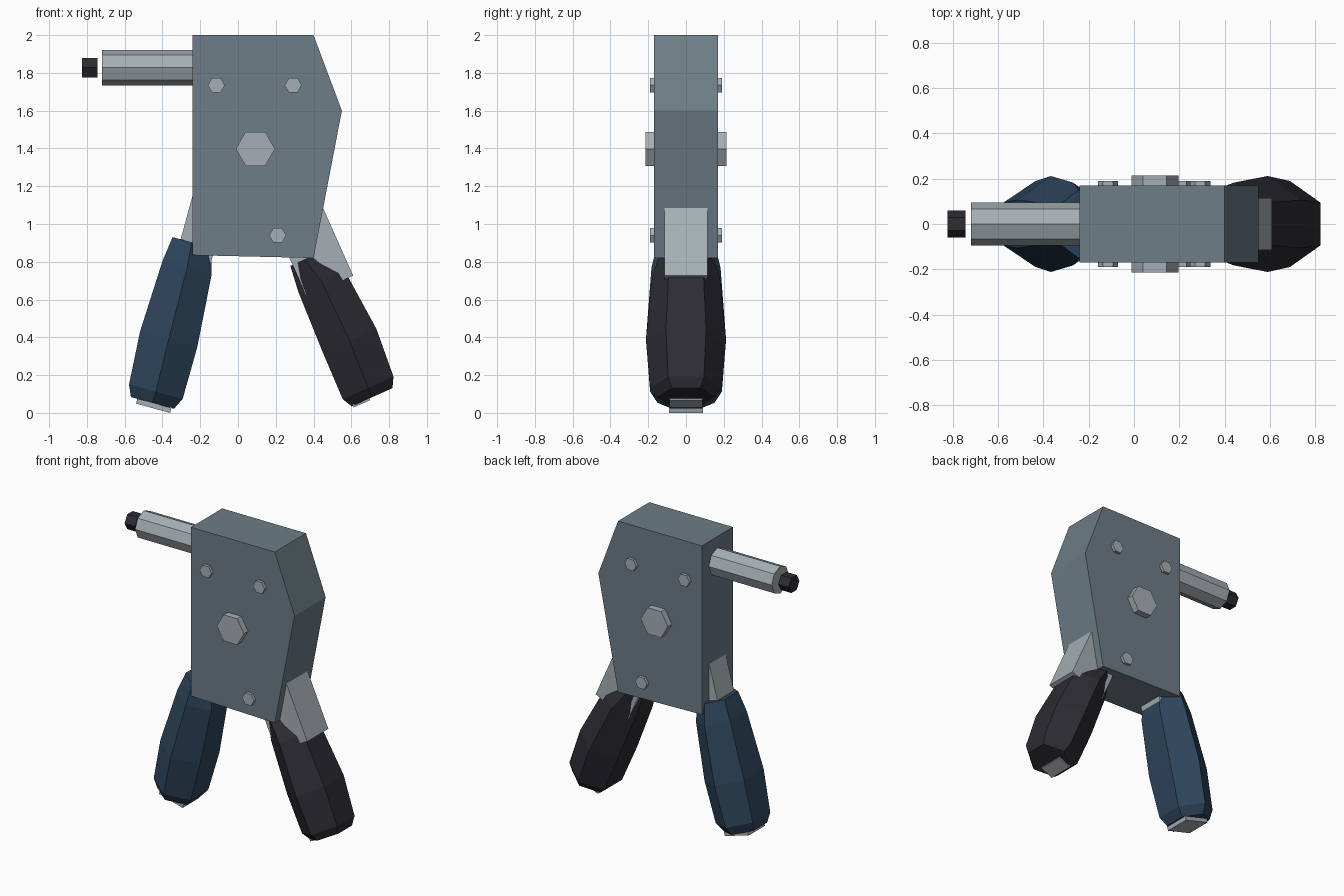
import bpy, bmesh
from math import pi, radians, cos, sin
from mathutils import Vector

cube = bpy.data.objects.get("Cube")
if cube:
    bpy.data.objects.remove(cube)


def material(name, rgb):
    m = bpy.data.materials.new(name)
    m.use_nodes = True
    m.diffuse_color = (*rgb, 1)
    m.node_tree.nodes["Principled BSDF"].inputs["Base Color"].default_value = (*rgb, 1)
    return m


BODY = material("blue grey steel", (0.155, 0.205, 0.24))
METAL = material("light grey metal", (0.38, 0.43, 0.46))
BLUE = material("dark blue grip", (0.027, 0.06, 0.107))
BLACK = material("charcoal grip", (0.026, 0.025, 0.032))


def finish(name, bm, mat):
    bmesh.ops.recalc_face_normals(bm, faces=bm.faces)
    mesh = bpy.data.meshes.new(name)
    bm.to_mesh(mesh)
    bm.free()
    mesh.materials.append(mat)
    obj = bpy.data.objects.new(name, mesh)
    bpy.context.collection.objects.link(obj)
    return obj


def plate(name, outline, half_y, mat):
    """Extrude an outline in x, z symmetrically along y."""
    bm = bmesh.new()
    face = bm.faces.new([bm.verts.new((x, -half_y, z)) for x, z in outline])
    out = bmesh.ops.extrude_face_region(bm, geom=[face])
    moved = [v for v in out["geom"] if isinstance(v, bmesh.types.BMVert)]
    bmesh.ops.translate(bm, verts=moved, vec=(0, 2 * half_y, 0))
    return finish(name, bm, mat)


def bar(name, corner, width, length, tilt, half_y, mat):
    """Tilted bar, from its lower left corner upwards."""
    c = Vector(corner)
    across = Vector((cos(tilt), -sin(tilt))) * width
    up = Vector((sin(tilt), cos(tilt))) * length
    return plate(name, [c, c + across, c + across + up, c + up], half_y, mat)


def rod(name, sides, radius, depth, location, rotation, mat):
    bpy.ops.mesh.primitive_cylinder_add(vertices=sides, radius=radius, depth=depth,
                                        location=location, rotation=rotation)
    obj = bpy.context.object
    obj.name = name
    obj.data.materials.append(mat)


def grip(name, rings, tilt, mat):
    """Loft tilted hexagonal rings: (x, z, half width, half depth)."""
    bm = bmesh.new()
    loops = []
    for x, z, w, d in rings:
        loop = []
        for i in range(6):
            a = pi / 2 + i * pi / 3
            u = w * cos(a) / cos(pi / 6)
            loop.append(bm.verts.new((x + u * cos(tilt), d * sin(a), z - u * sin(tilt))))
        loops.append(loop)
    for low, high in zip(loops, loops[1:]):
        for i in range(6):
            j = (i + 1) % 6
            bm.faces.new((low[i], low[j], high[j], high[i]))
    bm.faces.new(loops[0])
    bm.faces.new(loops[-1])
    return finish(name, bm, mat)


# Main housing
plate("housing", [(-0.24, 2), (0.4, 2), (0.55, 1.6), (0.4, 0.82), (-0.24, 0.835)], 0.17, BODY)

# Barrel and separate tip
rod("barrel", 8, 0.094, 0.5, (-0.47, 0, 1.828), (0, pi / 2, 0), METAL)
rod("barrel_tip", 6, 0.059, 0.08, (-0.785, 0, 1.828), (0, pi / 2, 0), BLACK)

# Hexagonal bolts through the housing
rod("pivot_bolt", 6, 0.104, 0.43, (0.092, 0, 1.398), (pi / 2, pi / 2, 0), METAL)
for i, (x, z) in enumerate([(-0.115, 1.735), (0.292, 1.735), (0.21, 0.94)]):
    rod(f"small_bolt_{i + 1}", 6, 0.045, 0.38, (x, 0, z), (pi / 2, pi / 2, 0), METAL)

# Blue handle on its long tang
tilt = radians(15.2)
bar("blue_handle_tang", (-0.54, 0.049), 0.187, 1.2, tilt, 0.09, METAL)
grip("blue_handle", [(-0.453, 0.053, 0.118, 0.15), (-0.435, 0.112, 0.147, 0.19),
                     (-0.367, 0.39, 0.157, 0.212), (-0.27, 0.767, 0.135, 0.183),
                     (-0.245, 0.903, 0.105, 0.15)], tilt, BLUE)

# Black handle with a wide shank and a flush tang end
tilt = radians(-24)
bar("black_handle_shank", (0.363, 0.617), 0.27, 0.45, tilt, 0.115, METAL)
bar("black_handle_tang", (0.613, 0.029), 0.095, 0.3, tilt, 0.088, METAL)
grip("black_handle", [(0.71, 0.083), (0.689, 0.132), (0.591, 0.382),
                      (0.442, 0.697), (0.353, 0.812)] and
     [(0.71, 0.083, 0.118, 0.15), (0.689, 0.132, 0.147, 0.19),
      (0.591, 0.382, 0.155, 0.212), (0.442, 0.697, 0.135, 0.183),
      (0.353, 0.812, 0.083, 0.15)], tilt, BLACK)
